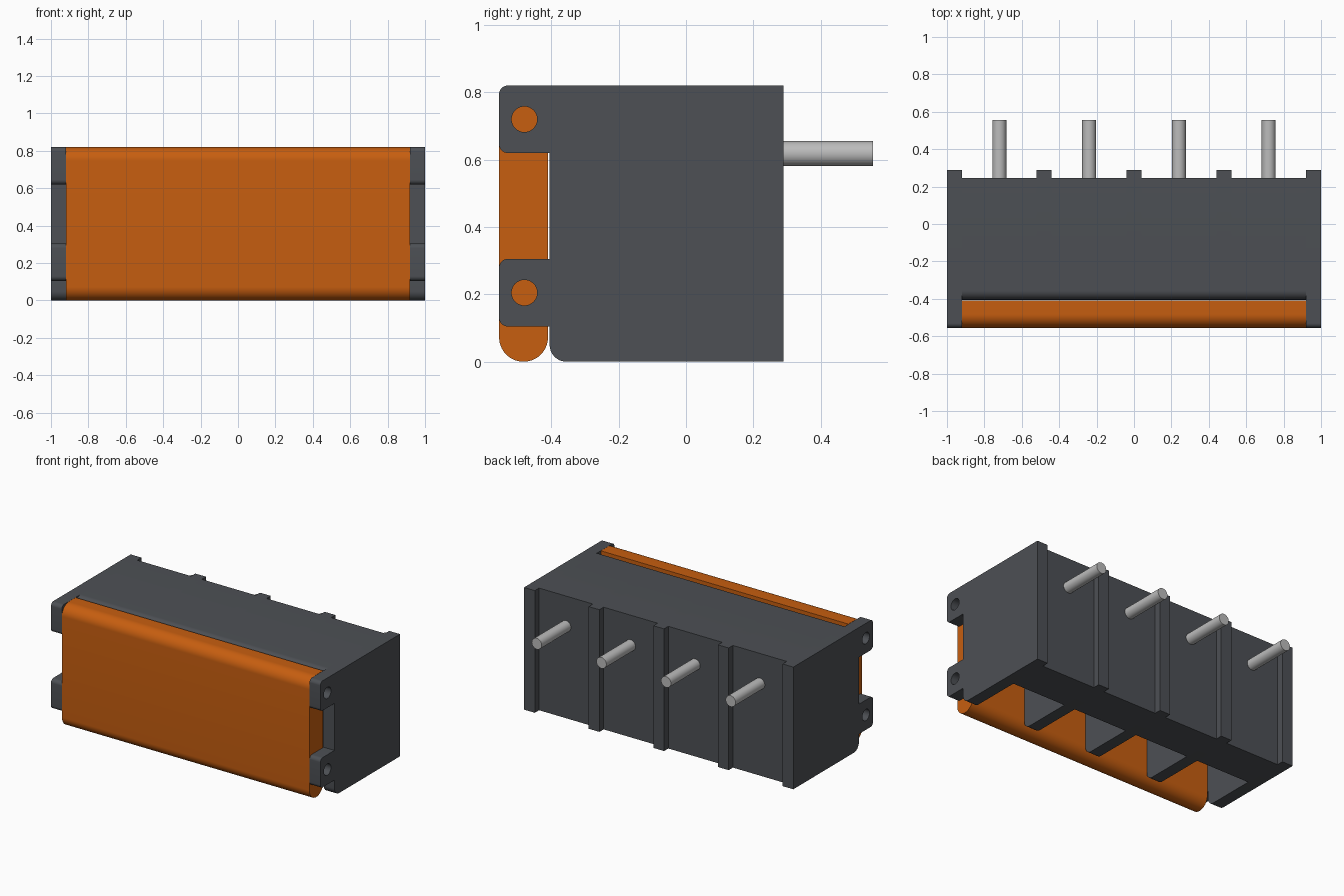
import bpy, bmesh, math
from mathutils import Vector

cube = bpy.data.objects.get("Cube")
if cube:
    bpy.data.objects.remove(cube, do_unlink=True)


def material(name, rgb):
    m = bpy.data.materials.new(name)
    m.use_nodes = True
    m.diffuse_color = (*rgb, 1)
    m.node_tree.nodes["Principled BSDF"].inputs["Base Color"].default_value = (*rgb, 1)
    return m


GREY = material("dark grey plastic", (0.074, 0.080, 0.090))
ORANGE = material("orange plastic", (0.57, 0.112, 0.005))
METAL = material("light metal", (0.50, 0.50, 0.50))


def rounded(corners, steps=10):
    """Outline from (y, z) or (y, z, radius) right-angled corners."""
    pts = []
    for i, c in enumerate(corners):
        p = Vector(c[:2])
        r = c[2] if len(c) > 2 else 0
        if not r:
            pts.append(p)
            continue
        a = (Vector(corners[i - 1][:2]) - p).normalized()
        b = (Vector(corners[(i + 1) % len(corners)][:2]) - p).normalized()
        mid = p + r * (a + b)
        for k in range(steps + 1):
            t = math.pi / 2 * k / steps
            pts.append(mid - r * (b * math.cos(t) + a * math.sin(t)))
    return pts


def circle(y, z, r, n=32):
    return [Vector((y + r * math.cos(k * math.tau / n), z + r * math.sin(k * math.tau / n)))
            for k in range(n)]


def finish(ob, mat):
    ob.data.materials.clear()
    ob.data.materials.append(mat)
    bpy.ops.object.select_all(action='DESELECT')
    ob.select_set(True)
    bpy.context.view_layer.objects.active = ob
    bpy.ops.object.shade_smooth_by_angle(angle=math.radians(30))


def extrude_x(name, outlines, x0, x1, mat):
    """Filled side profile (first outline, then holes) extruded from x0 to x1."""
    cu = bpy.data.curves.new(name + " profile", 'CURVE')
    cu.dimensions = '2D'
    cu.fill_mode = 'BOTH'
    cu.extrude = (x1 - x0) / 2
    for pts in outlines:
        s = cu.splines.new('POLY')
        s.points.add(len(pts) - 1)
        for sp, p in zip(s.points, pts):
            sp.co = (p.x, p.y, 0, 1)
        s.use_cyclic_u = True
    tmp = bpy.data.objects.new(name + " profile", cu)
    bpy.context.collection.objects.link(tmp)
    dg = bpy.context.evaluated_depsgraph_get()
    me = bpy.data.meshes.new_from_object(tmp.evaluated_get(dg))
    bpy.data.objects.remove(tmp, do_unlink=True)
    me.name = name
    bm = bmesh.new()
    bm.from_mesh(me)
    for v in bm.verts:
        y, z, x = v.co
        v.co = (x + (x0 + x1) / 2, y, z)
    bmesh.ops.remove_doubles(bm, verts=bm.verts, dist=1e-5)
    bmesh.ops.recalc_face_normals(bm, faces=bm.faces)
    bm.to_mesh(me)
    bm.free()
    ob = bpy.data.objects.new(name, me)
    bpy.context.collection.objects.link(ob)
    finish(ob, mat)
    return ob


TOP, FRONT, BODY_FRONT, BACK, RIB_BACK = 0.82, -0.555, -0.405, 0.245, 0.29

# End walls with two drilled hinge tabs each
end_profile = rounded([
    (RIB_BACK, 0), (RIB_BACK, TOP), (FRONT, TOP, 0.025), (FRONT, 0.62, 0.025),
    (BODY_FRONT, 0.62), (BODY_FRONT, 0.305), (FRONT, 0.305, 0.025),
    (FRONT, 0.105, 0.025), (BODY_FRONT, 0.105), (BODY_FRONT, 0, 0.05)])
holes = [circle(-0.48, z, 0.038) for z in (0.72, 0.205)]
extrude_x("right_end_wall", [end_profile] + holes, -1.0, -0.92, GREY)
extrude_x("left_end_wall", [end_profile] + holes, 0.92, 1.0, GREY)

# Divider walls, which also form the ribs on the back
divider = rounded([(RIB_BACK, 0), (RIB_BACK, TOP), (BODY_FRONT, TOP, 0.05),
                   (BODY_FRONT, 0, 0.05)])
for i, x in enumerate((-0.48, 0, 0.48)):
    extrude_x(f"divider_wall_{i + 1}", [divider], x - 0.04, x + 0.04, GREY)

# Four bays, each with a pocket open to the front and bottom, and a pin
bay = rounded([(BACK, 0), (BACK, TOP), (BODY_FRONT, TOP, 0.05),
               (BODY_FRONT, 0.55), (-0.03, 0.55), (-0.03, 0)])
for i, x in enumerate((-0.72, -0.24, 0.24, 0.72)):
    extrude_x(f"body_bay_{i + 1}", [bay], x - 0.2, x + 0.2, GREY)
    bpy.ops.mesh.primitive_cylinder_add(vertices=32, radius=0.037, depth=0.33,
                                        location=(x, 0.39, 0.618),
                                        rotation=(math.pi / 2, 0, 0))
    pin = bpy.context.object
    pin.name = f"pin_{i + 1}"
    finish(pin, METAL)

# Front cover, rounded at the bottom and along the top front edge
cover = rounded([(-0.41, 0, 0.0724), (-0.41, TOP), (FRONT, TOP, 0.0724),
                 (FRONT, 0, 0.0724)], 14)
extrude_x("front_cover", [cover], -0.919, 0.919, ORANGE)
